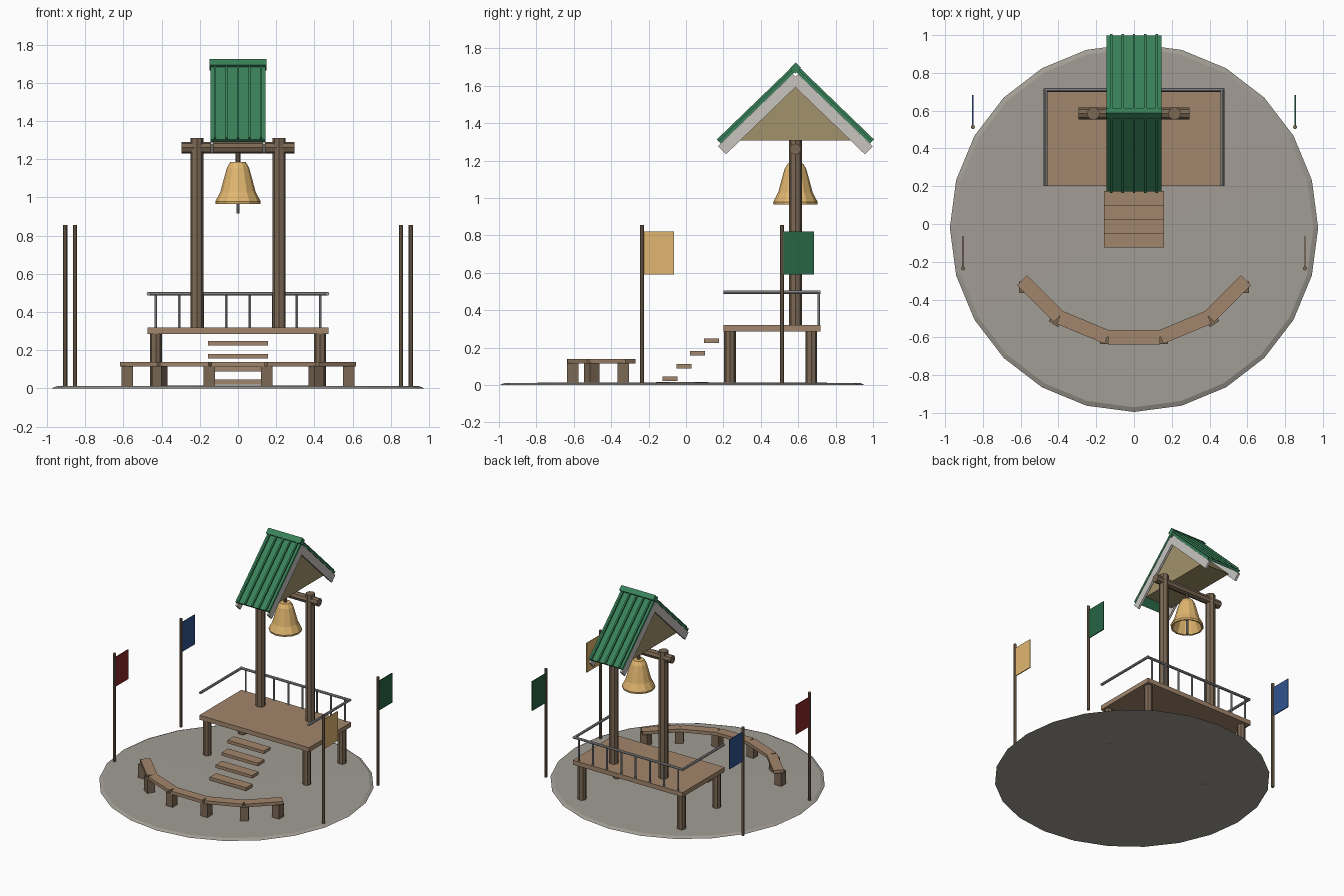
import bpy, bmesh
from math import radians, sin, cos, pi, atan, hypot
from mathutils import Vector, Matrix

if "Cube" in bpy.data.objects:
    bpy.data.objects.remove(bpy.data.objects["Cube"])


def material(name, rgb):
    m = bpy.data.materials.new(name)
    m.diffuse_color = (*rgb, 1)
    m.use_nodes = True
    m.node_tree.nodes["Principled BSDF"].inputs["Base Color"].default_value = m.diffuse_color
    return m


WOOD = material("dark_wood", (0.20, 0.14, 0.09))
PLANK = material("plank_wood", (0.36, 0.24, 0.15))
STONE = material("stone", (0.36, 0.34, 0.30))
GREEN = material("roof_green", (0.04, 0.22, 0.10))
GOLD = material("gold", (0.75, 0.47, 0.16))
GABLE = material("gable_tan", (0.36, 0.29, 0.15))
TRIM = material("pale_trim", (0.58, 0.56, 0.53))
METAL = material("rail_grey", (0.33, 0.33, 0.33))
RED = material("flag_red", (0.25, 0.02, 0.02))
BLUE = material("flag_blue", (0.03, 0.09, 0.28))
DGREEN = material("flag_green", (0.02, 0.13, 0.06))


def finish(name, bm, mat):
    bmesh.ops.recalc_face_normals(bm, faces=bm.faces)
    me = bpy.data.meshes.new(name)
    bm.to_mesh(me)
    bm.free()
    me.materials.append(mat)
    ob = bpy.data.objects.new(name, me)
    bpy.context.collection.objects.link(ob)
    return ob


def box(name, c, size, mat, rot=(0, 0, 0)):
    bm = bmesh.new()
    bmesh.ops.create_cube(bm, size=1, matrix=Matrix.Diagonal((*size, 1)))
    ob = finish(name, bm, mat)
    ob.location, ob.rotation_euler = c, rot
    return ob


def rod(name, a, b, r, mat, sides=8):
    a, b = Vector(a), Vector(b)
    d = b - a
    bm = bmesh.new()
    bmesh.ops.create_cone(bm, cap_ends=True, segments=sides, radius1=r, radius2=r, depth=d.length)
    ob = finish(name, bm, mat)
    ob.location = (a + b) / 2
    ob.rotation_euler = d.to_track_quat('Z', 'Y').to_euler()
    return ob


def lathe(name, profile, c, sides, mat):
    bm = bmesh.new()
    vs = [bm.verts.new((0, -r, z)) for r, z in profile]
    es = [bm.edges.new(p) for p in zip(vs, vs[1:])]
    bmesh.ops.spin(bm, geom=vs + es, cent=(0, 0, 0), axis=(0, 0, 1), angle=2 * pi, steps=sides)
    bmesh.ops.remove_doubles(bm, verts=bm.verts, dist=1e-4)
    ob = finish(name, bm, mat)
    ob.location = c
    return ob


# Ground disc with a faintly sloped top
lathe("ground_disc", [(0, 0), (0.975, 0), (0.95, 0.011), (0, 0.015)], (0, -0.02, 0), 24, STONE)

# Platform and its legs
box("platform_deck", (0, 0.46, 0.302), (0.95, 0.52, 0.035), PLANK)
for x in (-0.43, 0.43):
    for y in (0.235, 0.67):
        rod("platform_leg", (x, y, 0), (x, y, 0.29), 0.031, WOOD)

# Railing on the back and sides
rod("back_rail", (-0.475, 0.71, 0.495), (0.475, 0.71, 0.495), 0.01, METAL)
for s in (-1, 1):
    rod("side_rail", (s * 0.468, 0.2, 0.495), (s * 0.468, 0.718, 0.495), 0.01, METAL)
for i in range(8):
    x = -0.43 + i * 0.86 / 7
    rod("baluster", (x, 0.71, 0.31), (x, 0.71, 0.495), 0.007, METAL, 6)

# Floating steps
for i in range(4):
    box("step", (0, -0.085 + i * 0.0735, 0.033 + i * 0.068), (0.315, 0.08, 0.024), PLANK)

# Bell frame
Y = 0.585
for s in (-1, 1):
    rod("bell_post", (s * 0.215, Y, 0.3), (s * 0.215, Y, 1.31), 0.035, WOOD)
rod("cross_beam", (-0.295, Y, 1.26), (0.295, Y, 1.26), 0.031, WOOD)

# Hollow bell with clapper
lathe("bell", [(0, 1.187), (0.04, 1.185), (0.058, 1.155), (0.076, 1.09), (0.092, 1.03),
               (0.119, 0.978), (0.117, 0.965), (0.105, 0.966), (0.08, 1.03), (0.064, 1.09),
               (0.045, 1.15), (0, 1.165)], (0, Y, 0), 12, GOLD)
rod("bell_clapper", (0, Y, 0.915), (0, Y, 1.17), 0.009, METAL)
rod("bell_hanger", (0, Y, 1.17), (0, Y, 1.25), 0.012, WOOD)

# Roof: slope geometry measured down from the apex line
K = 0.965
A = atan(K)


def roof_strip(name, s, x, width, top, thick, d0, d1, mat):
    """Slab along one slope, 'top' is its depth below the batten surface."""
    mid = (d0 + d1) / 2
    off = top + thick / 2
    y = mid - off * sin(A)
    z = 1.718 - K * mid - off * cos(A)
    return box(name, (x, Y + s * y, z), (width, (d1 - d0) / cos(A), thick), mat, (-s * A, 0, 0))


for s in (-1, 1):
    roof_strip("roof_sheet", s, 0, 0.29, 0.012, 0.018, 0.0, 0.42, GREEN)
    for i in range(5):
        roof_strip("roof_batten", s, -0.12 + i * 0.06, 0.012, 0, 0.014, 0.0, 0.42, GREEN)
    for x in (-0.135, 0.135):
        roof_strip("bargeboard", s, x, 0.016, 0.031, 0.06, 0.035, 0.435, TRIM)
box("ridge_cap", (0, Y, 1.695), (0.296, 0.045, 0.04), GREEN, (radians(45), 0, 0))

# Solid gable block under the roof
bm = bmesh.new()
tri = [bm.verts.new((-0.12, Y + y, z)) for y, z in ((-0.315, 1.308), (0.315, 1.308), (0, 1.612))]
f = bm.faces.new(tri)
ext = bmesh.ops.extrude_face_region(bm, geom=[f])
bmesh.ops.translate(bm, vec=(0.24, 0, 0),
                    verts=[v for v in ext["geom"] if isinstance(v, bmesh.types.BMVert)])
finish("gable_block", bm, GABLE)

# Curved bench: five planks on an arc, six legs at the joints
for i in range(-2, 3):
    a = radians(22.5 * i)
    box("bench_plank", (0.7 * sin(a), 0.1 - 0.7 * cos(a), 0.126), (0.275, 0.075, 0.025), PLANK, (0, 0, a))
for s in (-1, 1):
    for x, y, a in ((0.15, -0.605, 0), (0.41, -0.505, 33), (0.58, -0.335, 0)):
        box("bench_leg", (s * x, y, 0.06), (0.06, 0.06, 0.115), WOOD, (0, 0, radians(s * a)))

# Flags on poles
for x, y, mat in ((-0.905, -0.235, RED), (0.905, -0.235, GOLD),
                  (-0.853, 0.513, BLUE), (0.853, 0.513, DGREEN)):
    rod("flag_pole", (x, y, 0.008), (x, y, 0.855), 0.011, WOOD)
    box("flag", (x, y + 0.088, 0.705), (0.007, 0.165, 0.23), mat)
